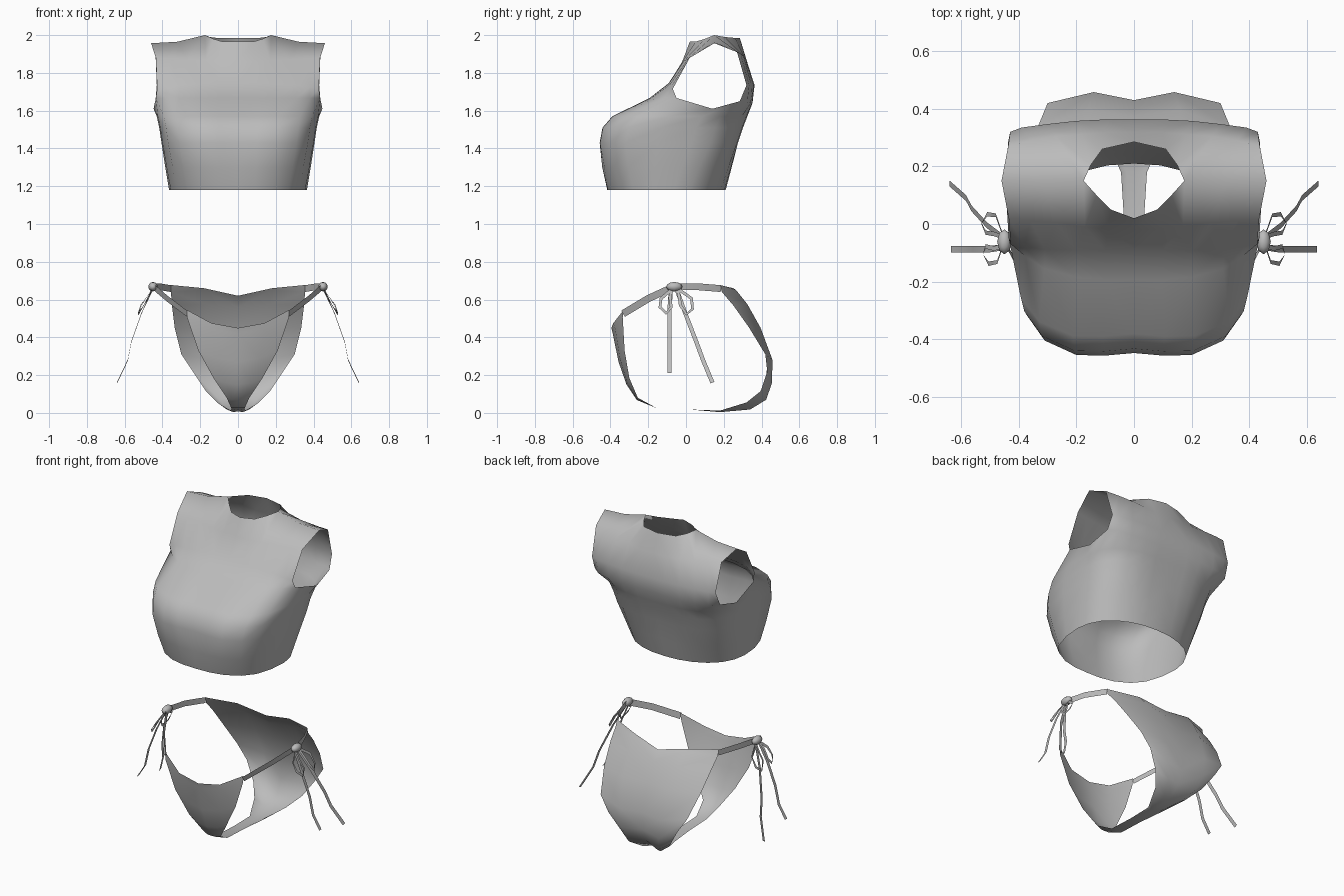
import bpy, bmesh, math
from mathutils import Vector

cloth = bpy.data.materials.new("grey_cloth")
cloth.diffuse_color = (0.5, 0.5, 0.5, 1)


def build(name, grids, outward=None):
    """Mirrored smooth sheet made from grids of points; shared points are welded."""
    bm = bmesh.new()
    for rows in grids:
        vs = [[bm.verts.new(p) for p in row] for row in rows]
        for a, b in zip(vs, vs[1:]):
            for i in range(len(a) - 1):
                bm.faces.new((a[i], a[i + 1], b[i + 1], b[i]))
    bmesh.ops.remove_doubles(bm, verts=bm.verts, dist=0.0005)
    # point the sheet away from its middle
    if outward:
        c = Vector(outward)
        bm.normal_update()
        if sum((f.calc_center_median() - c).dot(f.normal) * f.calc_area() for f in bm.faces) < 0:
            bmesh.ops.reverse_faces(bm, faces=bm.faces)
    return finish(name, bm)


def finish(name, bm):
    me = bpy.data.meshes.new(name)
    bm.to_mesh(me)
    bm.free()
    me.materials.append(cloth)
    for p in me.polygons:
        p.use_smooth = True
    ob = bpy.data.objects.new(name, me)
    bpy.context.collection.objects.link(ob)
    m = ob.modifiers.new("mirror", 'MIRROR')
    m.use_clip = True
    m.merge_threshold = 0.001
    return ob


def ribbon(name, pts, width):
    """Flat band along a path, its width lying in the side plane."""
    pts = [Vector(p) for p in pts]
    top, low = [], []
    for i, p in enumerate(pts):
        t = pts[min(i + 1, len(pts) - 1)] - pts[max(i - 1, 0)]
        w = t.cross(Vector((1, 0, 0))).normalized() * width / 2
        top.append(p + w)
        low.append(p - w)
    build(name, [[top, low]], (0, 0, 0.4))


# ---- cropped top: half rings run from front centre, round the side, to back centre
bust = [(0, -.448), (.1, -.457), (.2, -.455), (.31, -.405), (.37, -.32), (.40, -.15),
        (.405, .03), (.385, .13), (.34, .2), (.27, .245), (.18, .27), (.1, .275), (0, .275)]
levels = [  # height, half width, front, back, roundness
    (1.18, .365, -.42, .21, .6), (1.30, .385, -.447, .242, .3), (1.43, .405, -.457, .275, 0),
    (1.51, .417, -.442, .302, 0), (1.57, .43, -.39, .325, 0)]
body = []
for z, w, yf, yb, k in levels:
    row = []
    for i, (x, y) in enumerate(bust):
        a = math.pi * i / 12
        px = x / .405 * w
        py = yf + (y + .457) / .732 * (yb - yf)
        ex = w * math.sin(a)
        ey = (yf + yb) / 2 - (yb - yf) / 2 * math.cos(a)
        row.append((px + (ex - px) * k, py + (ey - py) * k, z))
    body.append(row)

# front and back panels beside the armholes
front = [
    [(0, -.19, 1.667), (.1, -.193, 1.667), (.2, -.185, 1.667), (.31, -.155, 1.667),
     (.38, -.11, 1.667), (.435, -.05, 1.667)],
    [(0, -.09, 1.745), (.1, -.092, 1.745), (.2, -.092, 1.742), (.31, -.088, 1.735),
     (.38, -.08, 1.725), (.428, -.07, 1.715)],
    [(0, -.02, 1.86), (.09, -.018, 1.86), (.17, -.01, 1.865), (.27, .005, 1.87),
     (.36, .012, 1.875), (.435, .02, 1.88)],
    [(0, .02, 1.965), (.08, .05, 1.965), (.13, .1, 1.98), (.175, .15, 2.0),
     (.32, .15, 1.965), (.46, .15, 1.957)]]
back = [
    [(.437, .285, 1.65), (.385, .325, 1.645), (.3, .343, 1.64), (.2, .35, 1.64),
     (.1, .352, 1.64), (0, .35, 1.64)],
    [(.43, .32, 1.735), (.39, .335, 1.735), (.3, .347, 1.735), (.2, .358, 1.735),
     (.1, .363, 1.735), (0, .363, 1.735)],
    [(.437, .27, 1.91), (.36, .29, 1.9), (.27, .305, 1.89), (.18, .312, 1.88),
     (.1, .318, 1.87), (0, .32, 1.87)],
    [(.46, .15, 1.957), (.32, .15, 1.965), (.175, .15, 2.0), (.15, .205, 1.99),
     (.11, .26, 1.985), (0, .285, 1.985)]]
body.append(front[0] + [(.447, .14, 1.61)] + back[0])
build("crop_top", [body, front, back], (0, -.05, 1.6))

# ---- brief: rows from front waist, under the crotch, to back waist
brief = [
    [(0, -.395, .45), (.14, -.385, .475), (.27, -.33, .545)],
    [(0, -.388, .42), (.14, -.375, .445), (.27, -.335, .505)],
    [(0, -.357, .27), (.115, -.35, .29), (.21, -.325, .33)],
    [(0, -.315, .15), (.07, -.312, .16), (.13, -.30, .185)],
    [(0, -.26, .068), (.03, -.26, .07), (.06, -.255, .08)],
    [(0, -.155, .025), (.02, -.155, .025), (.035, -.155, .025)],
    [(0, .02, .018), (.02, .02, .018), (.035, .02, .018)],
    [(0, .18, .008), (.025, .18, .004), (.045, .18, .012)],
    [(0, .33, .035), (.06, .34, .018), (.11, .32, .055)],
    [(0, .395, .09), (.1, .425, .07), (.17, .395, .115)],
    [(0, .425, .17), (.13, .455, .16), (.24, .43, .22)],
    [(0, .43, .28), (.14, .458, .28), (.30, .42, .31)],
    [(0, .375, .45), (.16, .395, .45), (.335, .335, .45)],
    [(0, .315, .56), (.17, .325, .575), (.35, .25, .57)],
    [(0, .285, .615), (.18, .265, .65), (.355, .19, .64)],
    [(0, .28, .62), (.18, .25, .66), (.355, .18, .677)]]
build("brief", [brief], (0, .02, .4))

# side straps
ribbon("front_strap", [(.27, -.333, .525), (.375, -.20, .605), (.445, -.07, .665)], .038)
ribbon("back_strap", [(.355, .185, .658), (.415, .06, .668), (.445, -.05, .668)], .036)

# knots
bm = bmesh.new()
bmesh.ops.create_uvsphere(bm, u_segments=8, v_segments=6, radius=1)
for v in bm.verts:
    v.co = Vector((.45 + v.co.x * .025, -.062 + v.co.y * .043, .668 + v.co.z * .025))
finish("knot", bm)

# bow loops and hanging tails
ribbon("front_loop", [(.455, -.075, .655), (.475, -.132, .605), (.505, -.138, .56), (.525, -.105, .528),
                      (.515, -.078, .56), (.485, -.085, .61), (.455, -.075, .655)], .016)
ribbon("back_loop", [(.455, -.04, .655), (.48, .03, .605), (.51, .034, .55), (.53, .003, .522),
                     (.515, -.03, .57), (.485, -.035, .61), (.455, -.045, .655)], .016)
ribbon("front_tail", [(.45, -.08, .655), (.505, -.088, .54), (.56, -.088, .40), (.585, -.088, .29),
                      (.635, -.088, .21)], .022)
ribbon("back_tail", [(.45, -.05, .655), (.51, -.005, .53), (.565, .055, .375), (.583, .09, .28),
                     (.64, .14, .16)], .022)
